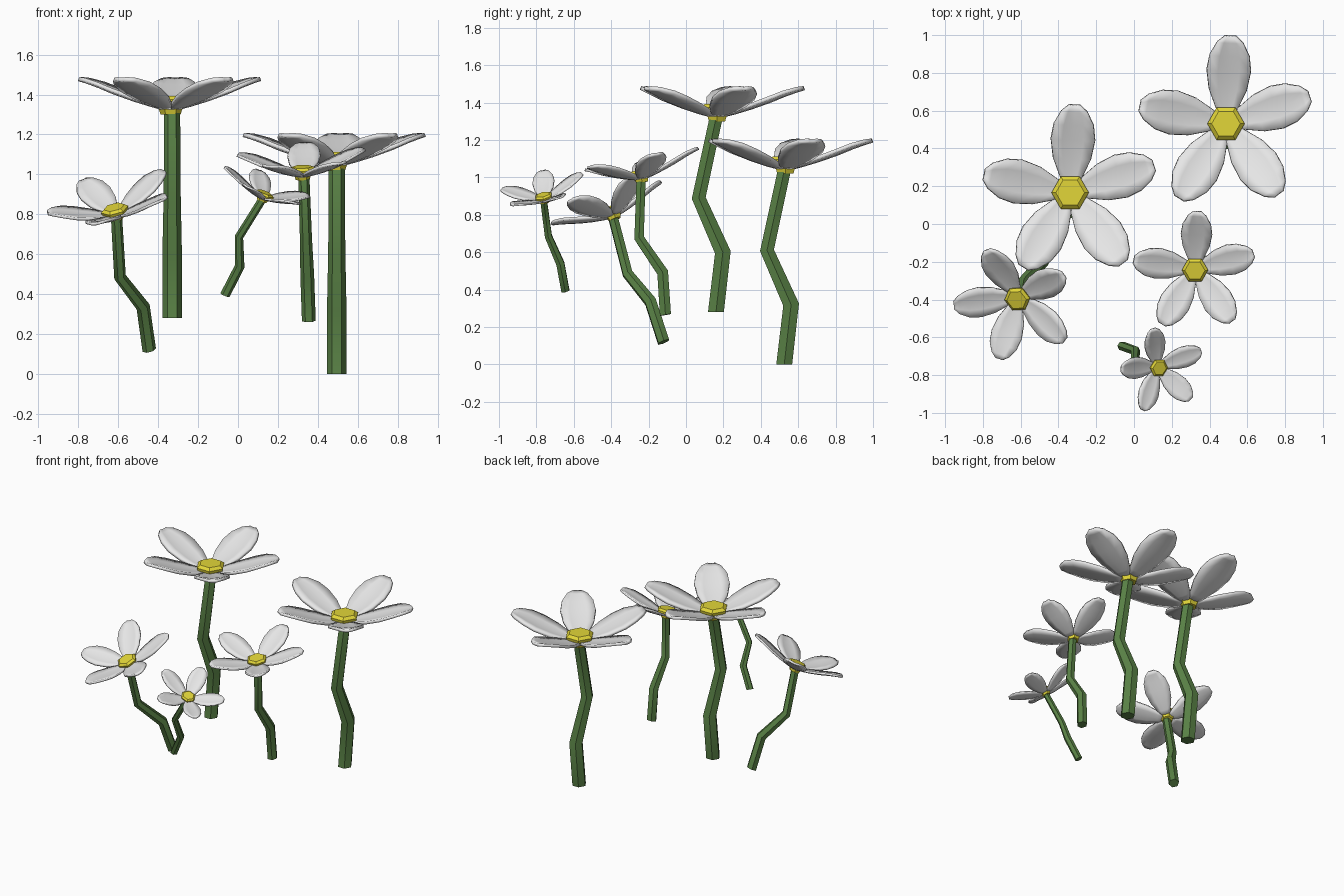
import bpy, bmesh, math
from mathutils import Vector, Matrix

if "Cube" in bpy.data.objects:
    bpy.data.objects.remove(bpy.data.objects["Cube"])


def material(name, rgb):
    m = bpy.data.materials.new(name)
    m.diffuse_color = (*rgb, 1)
    m.use_nodes = True
    m.node_tree.nodes["Principled BSDF"].inputs["Base Color"].default_value = m.diffuse_color
    return m


GREEN = material("stem green", (0.10, 0.22, 0.06))
WHITE = material("petal white", (0.80, 0.80, 0.80))
YELLOW = material("centre yellow", (0.76, 0.67, 0.04))


def finish(bm, name, mat, matrix, angle):
    bmesh.ops.recalc_face_normals(bm, faces=bm.faces)
    bm.transform(matrix)
    me = bpy.data.meshes.new(name)
    bm.to_mesh(me)
    bm.free()
    me.materials.append(mat)
    ob = bpy.data.objects.new(name, me)
    bpy.context.collection.objects.link(ob)
    bpy.ops.object.select_all(action='DESELECT')
    ob.select_set(True)
    bpy.context.view_layer.objects.active = ob
    bpy.ops.object.shade_smooth_by_angle(angle=math.radians(angle))
    return ob


def loft(bm, rings):
    # rings of equal vertex count, capped at both ends
    vs = [[bm.verts.new(p) for p in r] for r in rings]
    n = len(vs[0])
    for a, b in zip(vs, vs[1:]):
        for i in range(n):
            j = (i + 1) % n
            bm.faces.new((a[i], a[j], b[j], b[i]))
    bm.faces.new(vs[0])
    bm.faces.new(vs[-1])


def hexagon(r):
    return [(r * math.cos(i * math.pi / 3), r * math.sin(i * math.pi / 3)) for i in range(6)]


# Bent stem: (y, z, radius) in the local frame
STEM = [(0, 0, 0.049), (0.037, 0.32, 0.049), (-0.092, 0.61, 0.043), (0, 1.035, 0.040)]


def stem(matrix, name):
    bm = bmesh.new()
    pts = [Vector((0, y, z)) for y, z, r in STEM]
    rings = []
    for i, p in enumerate(pts):
        if i == 0:
            t = Vector((0, 0, 1))
        else:
            t = (p - pts[i - 1]).normalized()
            if i < len(pts) - 1:
                t = (t + (pts[i + 1] - p).normalized()).normalized()
        side = Vector((0, t.z, -t.y))
        rings.append([p + Vector((u, 0, 0)) + side * v for u, v in hexagon(STEM[i][2])])
    loft(bm, rings)
    finish(bm, name, GREEN, matrix, 50)


# Hexagonal flower centre: (radius, z)
CENTRE = [(0.050, 1.02), (0.058, 1.045), (0.095, 1.075), (0.099, 1.095), (0.076, 1.113)]


def centre(matrix, name):
    bm = bmesh.new()
    loft(bm, [[(x - 0.008, y + 0.006, z) for x, y in hexagon(r)] for r, z in CENTRE])
    finish(bm, name, YELLOW, matrix, 30)


# Petal outline: (distance out, half width, z), and its five directions
PETAL = [(0.03, 0.035, 1.050), (0.09, 0.062, 1.065), (0.18, 0.100, 1.092), (0.28, 0.117, 1.127),
         (0.36, 0.105, 1.160), (0.43, 0.068, 1.185), (0.465, 0.028, 1.195)]
ANGLES = [87, 168, 238, 307, 18]


def petals(matrix, name, scale):
    bm = bmesh.new()
    for a in ANGLES:
        rot = Matrix.Translation((-0.008, 0.006, 0)) @ Matrix.Rotation(math.radians(a), 4, 'Z')
        rows = []
        for r, w, z in PETAL:
            rows.append([bm.verts.new(rot @ Vector((r, w * k, z + 0.016 * k * k * w / 0.117)))
                         for k in (-1, -0.5, 0, 0.5, 1)])
        for p, q in zip(rows, rows[1:]):
            for i in range(4):
                bm.faces.new((p[i], q[i], q[i + 1], p[i + 1]))
    ob = finish(bm, name, WHITE, matrix, 60)
    mod = ob.modifiers.new("thickness", 'SOLIDIFY')
    mod.thickness = 0.02 * scale
    mod.offset = 0
    # smoothing goes after the thickness
    ob.modifiers.move(len(ob.modifiers) - 1, 0)


def flower(name, base, head, azimuth):
    # local z runs from base to head, local y leans toward the azimuth
    base, head = Vector(base), Vector(head)
    s = (head - base).length / 1.03
    u = (head - base).normalized()
    h = Vector((math.cos(math.radians(azimuth)), math.sin(math.radians(azimuth)), 0))
    y = (h - u * h.dot(u)).normalized()
    x = y.cross(u)
    m = Matrix.Translation(base) @ Matrix((x, y, u)).transposed().to_4x4() @ Matrix.Scale(s, 4)
    stem(m, name + "_stem")
    centre(m, name + "_centre")
    petals(m, name + "_petals", s)


flower("tall_flower", (-0.33, 0.16, 0.28), (-0.33, 0.16, 1.31), 90)
flower("right_flower", (0.495, 0.525, 0.0), (0.495, 0.525, 1.03), 90)
flower("middle_flower", (0.355, -0.11, 0.265), (0.33, -0.24, 0.98), 90)
flower("left_flower", (-0.445, -0.12, 0.12), (-0.608, -0.388, 0.78), 38)
flower("small_flower", (-0.065, -0.645, 0.395), (0.12, -0.76, 0.87), 25)
